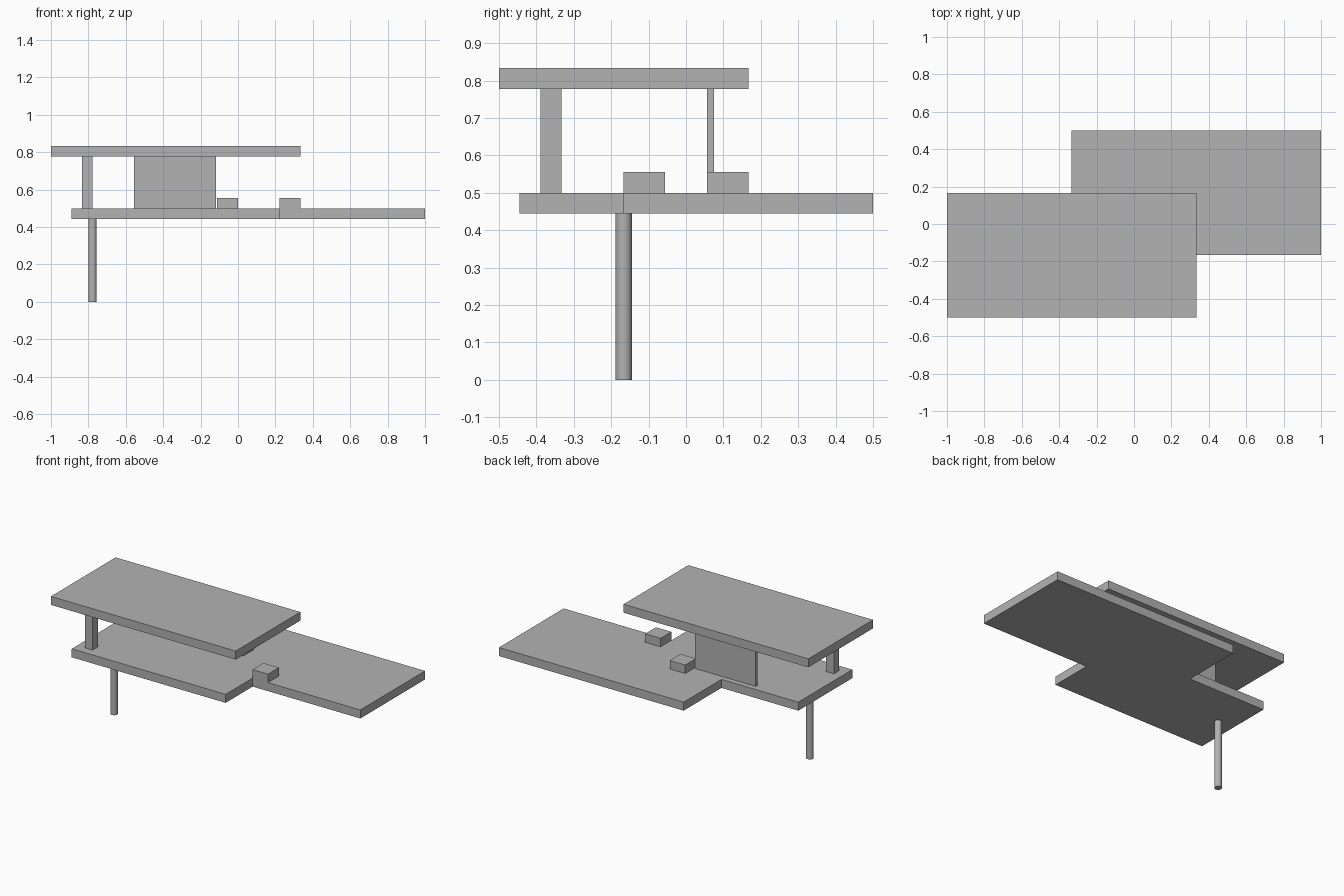
import bpy, bmesh, math

if "Cube" in bpy.data.objects:
    bpy.data.objects.remove(bpy.data.objects["Cube"])

grey = bpy.data.materials.new("plain_grey")
grey.diffuse_color = (0.448, 0.448, 0.448, 1)
grey.use_nodes = True
grey.node_tree.nodes["Principled BSDF"].inputs["Base Color"].default_value = grey.diffuse_color


def finish(name, bm):
    bmesh.ops.recalc_face_normals(bm, faces=bm.faces)
    mesh = bpy.data.meshes.new(name)
    bm.to_mesh(mesh)
    bm.free()
    mesh.materials.append(grey)
    obj = bpy.data.objects.new(name, mesh)
    bpy.context.collection.objects.link(obj)
    return obj


def slab(name, outline, z0, z1):
    """Extrude a flat outline from z0 up to z1."""
    bm = bmesh.new()
    face = bm.faces.new([bm.verts.new((x, y, z0)) for x, y in outline])
    top = bmesh.ops.extrude_face_region(bm, geom=[face])["geom"]
    verts = [g for g in top if isinstance(g, bmesh.types.BMVert)]
    bmesh.ops.translate(bm, verts=verts, vec=(0, 0, z1 - z0))
    return finish(name, bm)


def box(name, x0, x1, y0, y1, z0, z1):
    return slab(name, [(x0, y0), (x1, y0), (x1, y1), (x0, y1)], z0, z1)


U = 1 / 18  # design module
FLOOR, DECK, ROOF, TOP = 8 * U, 9 * U, 14 * U, 15 * U

# Stepped floor: two offset rectangles merged into one outline
steps = [(-16, -8), (4, -8), (4, -3), (18, -3), (18, 9), (-6, 9), (-6, 2), (-16, 2)]
slab("floor_slab", [(x * U, y * U) for x, y in steps], FLOOR, DECK)

# Roof
box("roof_slab", -18 * U, 6 * U, -9 * U, 3 * U, ROOF, TOP)

# Square post and thin wall between floor and roof
box("square_post", -15 * U, -14 * U, -7 * U, -6 * U, DECK, ROOF)
box("thin_wall", -10 * U, -0.117, U, 0.075, 0.474, 0.796)

# Low blocks on the floor
box("corner_block", 4 * U, 6 * U, -3 * U, -U, DECK, 10 * U)
box("back_block", -2 * U, 0, U, 3 * U, DECK, 10 * U)

# Round support leg
bpy.ops.mesh.primitive_cylinder_add(vertices=32, radius=0.022, depth=FLOOR,
                                    location=(-14 * U, -3 * U, FLOOR / 2))
leg = bpy.context.object
leg.name = "round_leg"
leg.data.materials.append(grey)
bpy.ops.object.shade_smooth_by_angle(angle=math.radians(30))
